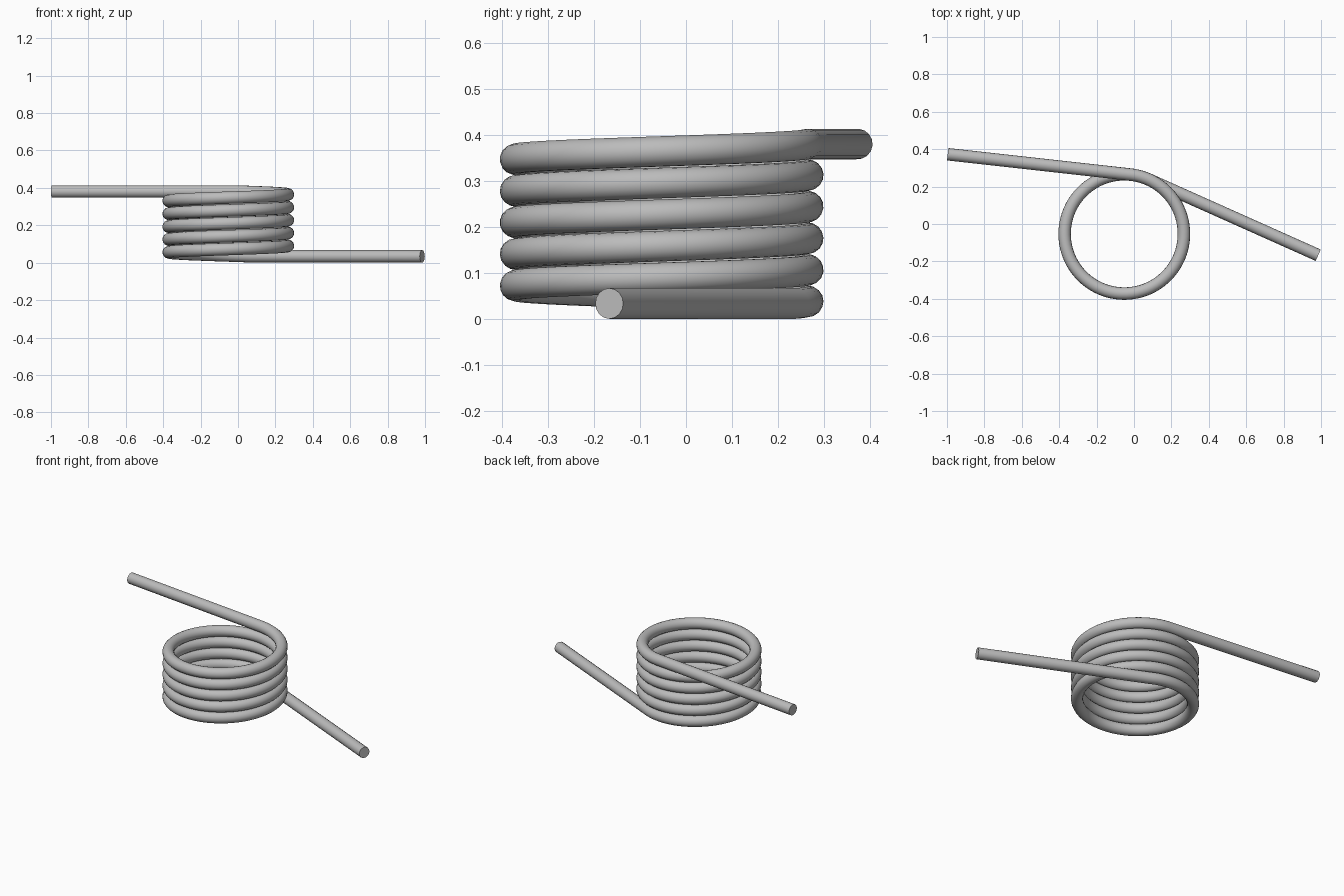
import bpy
from math import sin, cos, pi, atan2, acos, radians
from mathutils import Vector

cube = bpy.data.objects.get("Cube")
if cube:
    bpy.data.objects.remove(cube, do_unlink=True)

WIRE = 0.0333
RADIUS = 0.319
CENTRE = Vector((-0.052, -0.053))
TURNS = 5
STEPS = 72
Z_LOW, Z_HIGH = 0.034, 0.381
low_tip = Vector((0.985, -0.167))
high_tip = Vector((-0.996, 0.373))


def tangent_angle(tip, side):
    """Angle on the coil where a straight leg from the tip touches it."""
    d = tip - CENTRE
    return atan2(d.y, d.x) + side * acos(RADIUS / d.length)


# Wire path: lower leg, rising coil, upper leg
start = tangent_angle(low_tip, 1)
end = tangent_angle(high_tip, -1) + TURNS * 2 * pi
count = TURNS * STEPS
path = [(*low_tip, Z_LOW)]
for i in range(count + 1):
    t = i / count
    a = start + (end - start) * t
    path.append((CENTRE.x + RADIUS * cos(a), CENTRE.y + RADIUS * sin(a),
                 Z_LOW + (Z_HIGH - Z_LOW) * t))
path.append((*high_tip, Z_HIGH))

# Round wire swept along the path, with flat cut ends
curve = bpy.data.curves.new("torsion_spring", "CURVE")
curve.dimensions = "3D"
curve.bevel_depth = WIRE
curve.bevel_resolution = 6
curve.use_fill_caps = True
spline = curve.splines.new("POLY")
spline.points.add(len(path) - 1)
for point, co in zip(spline.points, path):
    point.co = (*co, 1)
spring = bpy.data.objects.new("torsion_spring", curve)
bpy.context.collection.objects.link(spring)

# Grey steel
steel = bpy.data.materials.new("grey_steel")
steel.use_nodes = True
grey = (0.5, 0.5, 0.5, 1)
steel.diffuse_color = grey
steel.node_tree.nodes["Principled BSDF"].inputs["Base Color"].default_value = grey
curve.materials.append(steel)

# Mesh with smooth sides and sharp end rims
bpy.ops.object.select_all(action="DESELECT")
spring.select_set(True)
bpy.context.view_layer.objects.active = spring
bpy.ops.object.convert(target="MESH")
bpy.ops.object.shade_smooth_by_angle(angle=radians(40))
